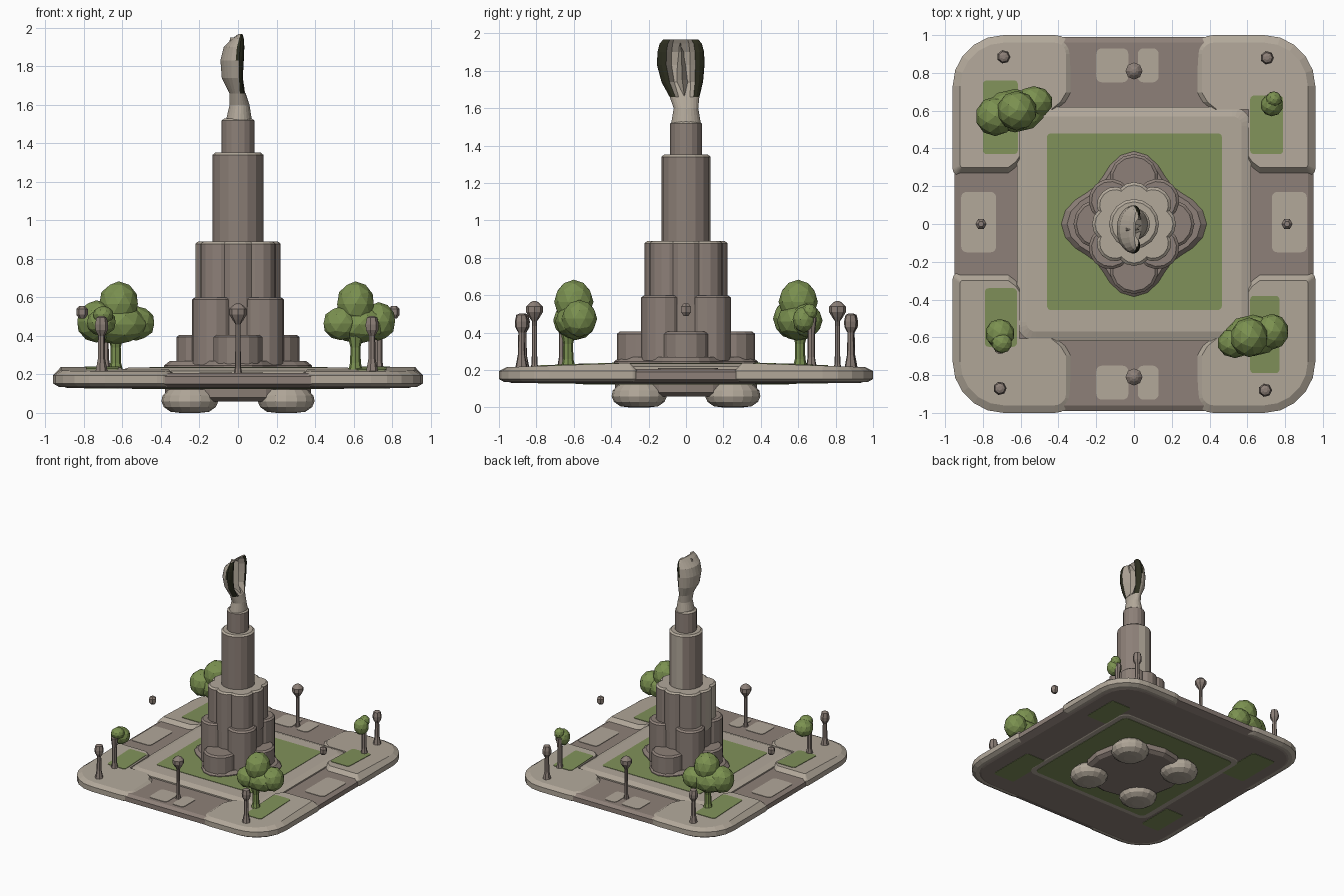
import bpy, bmesh, math
from mathutils import Matrix

if "Cube" in bpy.data.objects:
    bpy.data.objects.remove(bpy.data.objects["Cube"])

def lin(c):
    c /= 255
    return c / 12.92 if c <= 0.04045 else ((c + 0.055) / 1.055) ** 2.4

def material(name, r, g, b):
    m = bpy.data.materials.new(name)
    m.diffuse_color = (lin(r), lin(g), lin(b), 1)
    m.use_nodes = True
    m.node_tree.nodes["Principled BSDF"].inputs["Base Color"].default_value = m.diffuse_color
    return m

BROWN = material("brown stone", 141, 128, 120)
TAN = material("pale stone", 178, 168, 154)
GRASS = material("grass green", 128, 145, 90)
LEAF = material("leaf green", 123, 145, 80)
DARK = material("dark rim", 44, 45, 30)

def finish(bm, name, *mats):
    bmesh.ops.recalc_face_normals(bm, faces=bm.faces)
    me = bpy.data.meshes.new(name)
    bm.to_mesh(me)
    bm.free()
    for m in mats:
        me.materials.append(m)
    ob = bpy.data.objects.new(name, me)
    bpy.context.collection.objects.link(ob)
    return ob

def loft(bm, rings, paint=None):
    """Skin closed rings of points and cap both ends; paint(ring, side) gives a material index."""
    vs = [[bm.verts.new(p) for p in r] for r in rings]
    for j, (a, b) in enumerate(zip(vs, vs[1:])):
        n = len(a)
        for i in range(n):
            f = bm.faces.new((a[i], a[(i + 1) % n], b[(i + 1) % n], b[i]))
            if paint:
                f.material_index = paint(j, i)
    bm.faces.new(vs[0][::-1])
    bm.faces.new(vs[-1])

def round_rect(x0, y0, x1, y1, radii, d=0, notch=None, n=5):
    """Rounded rectangle inset by d; notch cuts an L shape out of the low corner."""
    x0, y0, x1, y1 = x0 + d, y0 + d, x1 - d, y1 - d
    pts = []
    for k, (cx, cy, sx, sy) in enumerate(((x1, y1, -1, -1), (x0, y1, 1, -1),
                                          (x0, y0, 1, 1), (x1, y0, -1, 1))):
        if notch and k == 2:
            pts += [(x0, notch + .09), (x0 + .03, notch + .04), (x0 + .08, notch),
                    (notch, notch), (notch, y0 + .06), (notch + .02, y0 + .03), (notch + .06, y0)]
            continue
        r = max(radii[k] - d, 0.01)
        for i in range(n + 1):
            a = math.pi / 2 * (k + i / n)
            pts.append((cx + sx * r + r * math.cos(a), cy + sy * r + r * math.sin(a)))
    return pts

def slab(name, box, radii, layers, mat, sx=1, sy=1, notch=None):
    """Rounded slab; layers are (inset, height or height rule)."""
    bm = bmesh.new()
    rings = []
    for d, z in layers:
        rings.append([(sx * x, sy * y, z(y) if callable(z) else z)
                      for x, y in round_rect(*box, radii, d, notch)])
    loft(bm, rings)
    return finish(bm, name, mat)

def turned(bm, x, y, profile, n=12, rot=0.0):
    """Polygonal turned shape from (radius, height) pairs."""
    loft(bm, [[(x + r * math.cos(rot + 2 * math.pi * i / n),
                y + r * math.sin(rot + 2 * math.pi * i / n), z) for i in range(n)]
              for r, z in profile])

def blob(bm, c, s, sub=2):
    bmesh.ops.create_icosphere(bm, subdivisions=sub, radius=1,
                               matrix=Matrix.Translation(c) @ Matrix.Diagonal((*s, 1)))

# --- plaza ---
slab("plaza_road", (-.95, -.99, .95, .99), [.27] * 4,
     [(.06, .13), (0, .15), (0, .19), (.03, .207)], BROWN)
slab("inner_kerb", (-.62, -.62, .62, .62), [.1] * 4,
     [(.03, .126), (0, .14), (0, .218), (.05, .235)], TAN)
slab("lawn", (-.46, -.455, .465, .48), [.02] * 4, [(0, .23), (0, .238)], GRASS)
slab("lawn_underside", (-.55, -.55, .55, .55), [.04] * 4, [(0, .123), (0, .13)], GRASS)

def slope(extra=0.0):
    return lambda y: .214 + .035 * (1 - abs(y)) + extra

# raised L-shaped paving and planting beds at the four corners
beds = {(-1, 1): (.58, .37, .80, .76), (1, 1): (.60, .37, .79, .68),
        (-1, -1): (.62, .34, .79, .65), (1, -1): (.57, .38, .77, .79)}
for (sx, sy), bed in beds.items():
    slab("corner_paving", (.32, .26, .96, 1.0), [.27, .1, .03, .03],
         [(.03, .135), (0, .152), (0, .195), (.04, slope())], TAN, sx, sy, .605)
    bed_top = (max(bed[0], .615),) + bed[1:]
    slab("planting_bed", bed_top, [.02] * 4, [(0, slope(-.003)), (0, slope(.004))], GRASS, sx, sy)
    slab("bed_underside", bed, [.02] * 4, [(0, .127), (0, .136)], GRASS, sx, sy)

# flat paving slabs let into the road
for s in (-1, 1):
    for x0, x1 in ((-.2, -.03), (.02, .13)):
        slab("road_paver", (x0, .75, x1, .93), [.03] * 4, [(0, .203), (0, .211)], TAN, 1, s)
    slab("side_paver", (.73, -.15, .915, .17), [.03] * 4, [(0, .203), (0, .211)], TAN, s, 1)

# --- foundation below ---
bm = bmesh.new()
turned(bm, 0, 0, [(.35, .06), (.38, .08), (.38, .14)], 16)
finish(bm, "foundation_disc", BROWN)
bm = bmesh.new()
for x in (-.25, .25):
    for y in (-.25, .25):
        turned(bm, x, y, [(.05, 0), (.1, .006), (.135, .03), (.148, .06), (.142, .09), (.11, .122)], 16)
finish(bm, "foundation_boulders", TAN)

# --- tower ---
bm = bmesh.new()
loft(bm, [[((.335 + .05 * math.cos(4 * a)) * k * math.cos(a),
            (.335 + .05 * math.cos(4 * a)) * k * math.sin(a), z)
           for a in (2 * math.pi * i / 32 for i in range(32))]
          for k, z in ((1, .2), (1, .245), (.92, .27))])
finish(bm, "tower_collar", BROWN)

def tier(name, core, lobes, r, z0, z1, top=BROWN, pale=None):
    """Stacked drum with lobes; pale(normal) picks weathered pale side faces."""
    bm = bmesh.new()
    prof = lambda q: [(q, z0), (q, z1 - .012), (q - .015, z1)]
    turned(bm, 0, 0, prof(core), 16)
    for x, y in lobes:
        turned(bm, x, y, prof(r), 14, math.atan2(y, x))
    bmesh.ops.recalc_face_normals(bm, faces=bm.faces)
    for f in bm.faces:
        if f.calc_center_median().z > z1 - .007 or (pale and pale(f.normal)):
            f.material_index = 1
    finish(bm, name, BROWN, top)

tier("tier_lobes_low", .22, [(.19, 0), (-.19, 0), (0, .24), (0, -.24)], .13, .22, .405)
tier("tier_second", .215, [(a, b) for a in (-.125, .125) for b in (-.125, .125)], .115, .25, .6)
tier("tier_third", .15, [(.125, 0), (-.125, 0), (0, .125), (0, -.125)]
     + [(a, b) for a in (-.1, .1) for b in (-.1, .1)], .097, .55, .89, TAN,
     lambda n: n.x < -.88)
tier("shaft", .132, [], 0, .85, 1.352, TAN, lambda n: n.y > .9)
tier("shaft_neck", .085, [], 0, 1.33, 1.53, TAN)

# --- crowning flame: lofted ovals, hollowed on the +x side with a dark rim ---
N = 24
angles = [2 * math.pi * (i + .5) / N for i in range(N)]
rings = []
# height, rim x, centre y, depth behind rim, depth ahead of rim, half width
for z, cx, cy, back, ahead, ry in (
        (1.52, .005, 0, .068, .068, .08), (1.60, .008, 0, .052, .052, .066),
        (1.66, .005, -.008, .05, .035, .08), (1.74, 0, -.02, .085, .025, .112),
        (1.83, 0, -.028, .092, .03, .128), (1.90, .005, -.028, .08, .028, .126),
        (1.945, .012, -.028, .04, .018, .114), (1.967, .015, -.028, .015, .008, .095)):
    ring = []
    for a in angles:
        c, s = math.cos(a), math.sin(a)
        x = cx + (ahead if c > 0 else back) * c
        if z > 1.7 and c > 0:
            x = cx + (-.4 * back if abs(s) < .6 else ahead * min(1, 1.6 * c))
        ring.append((x, cy + ry * s, z))
    rings.append(ring)

def rim(j, i):
    a = angles[i] + math.pi / N
    return int(j >= 2 and math.cos(a) > (.05 if j < 4 else -.2) and abs(math.sin(a)) > .52)

bm = bmesh.new()
loft(bm, rings, rim)
finish(bm, "flame", TAN, DARK)
bm = bmesh.new()
loft(bm, [[(x - .05, y - w, z), (x + .02, y, z), (x - .05, y + w, z)]
          for x, y, w, z in ((.03, 0, .04, 1.6), (.0, -.02, .035, 1.75),
                             (0, -.025, .02, 1.9), (.01, -.03, .003, 1.95))])
finish(bm, "flame_fin", TAN)

# --- lamps ---
for y in (-.81, .81):
    bm = bmesh.new()
    turned(bm, 0, y, [(.022, .2), (.015, .24), (.013, .46), (.03, .485), (.045, .51),
                      (.045, .54), (.025, .56), (.01, .568)], 8)
    finish(bm, "road_lamp", BROWN)
for x in (-.81, .81):
    bm = bmesh.new()
    turned(bm, x, 0, [(.015, .49), (.03, .51), (.03, .54), (.015, .555)], 6)
    finish(bm, "hanging_lamp_head", BROWN)
for x, y in ((-.69, .885), (.705, .88), (-.71, -.87), (.695, -.88)):
    bm = bmesh.new()
    turned(bm, x, y, [(.034, .21), (.02, .28), (.017, .4), (.034, .43), (.036, .46),
                      (.028, .495), (.012, .502)], 7)
    finish(bm, "corner_lamp", BROWN)

# --- large trees: fused lobes on a short trunk ---
trees = {"back": ((-.635, .61), [(-.62, .6, .565, .105, .105, .118), (-.735, .57, .475, .105, .105, .11),
                                 (-.53, .645, .465, .1, .085, .09), (-.63, .6, .46, .16, .115, .105)]),
         "front": ((.61, -.63), [(.61, -.6, .565, .1, .105, .118), (.535, -.63, .465, .095, .08, .088),
                                 (.73, -.57, .475, .09, .095, .1), (.63, -.59, .46, .15, .11, .1)])}
for key, ((x, y), parts) in trees.items():
    bm = bmesh.new()
    turned(bm, x, y, [(.042, .2), (.028, .26), (.026, .34), (.045, .42)], 8)
    for p in parts:
        blob(bm, p[:3], p[3:])
    finish(bm, key + "_tree", LEAF)

# --- small trees with stone-coloured trunks ---
for x, y, r in ((-.71, -.58, .078), (.73, .63, .06)):
    bm = bmesh.new()
    turned(bm, x, y + (.04 if y > 0 else -.08), [(.03, .21), (.02, .27), (.02, .4), (.03, .48)], 7)
    finish(bm, "small_tree_trunk", BROWN)
    bm = bmesh.new()
    blob(bm, (x, y, .47), (r, r, .07))
    blob(bm, (x + .01, y + (.03 if y > 0 else -.05), .51), (r * .7, r * .7, .045))
    finish(bm, "small_tree_crown", LEAF)
